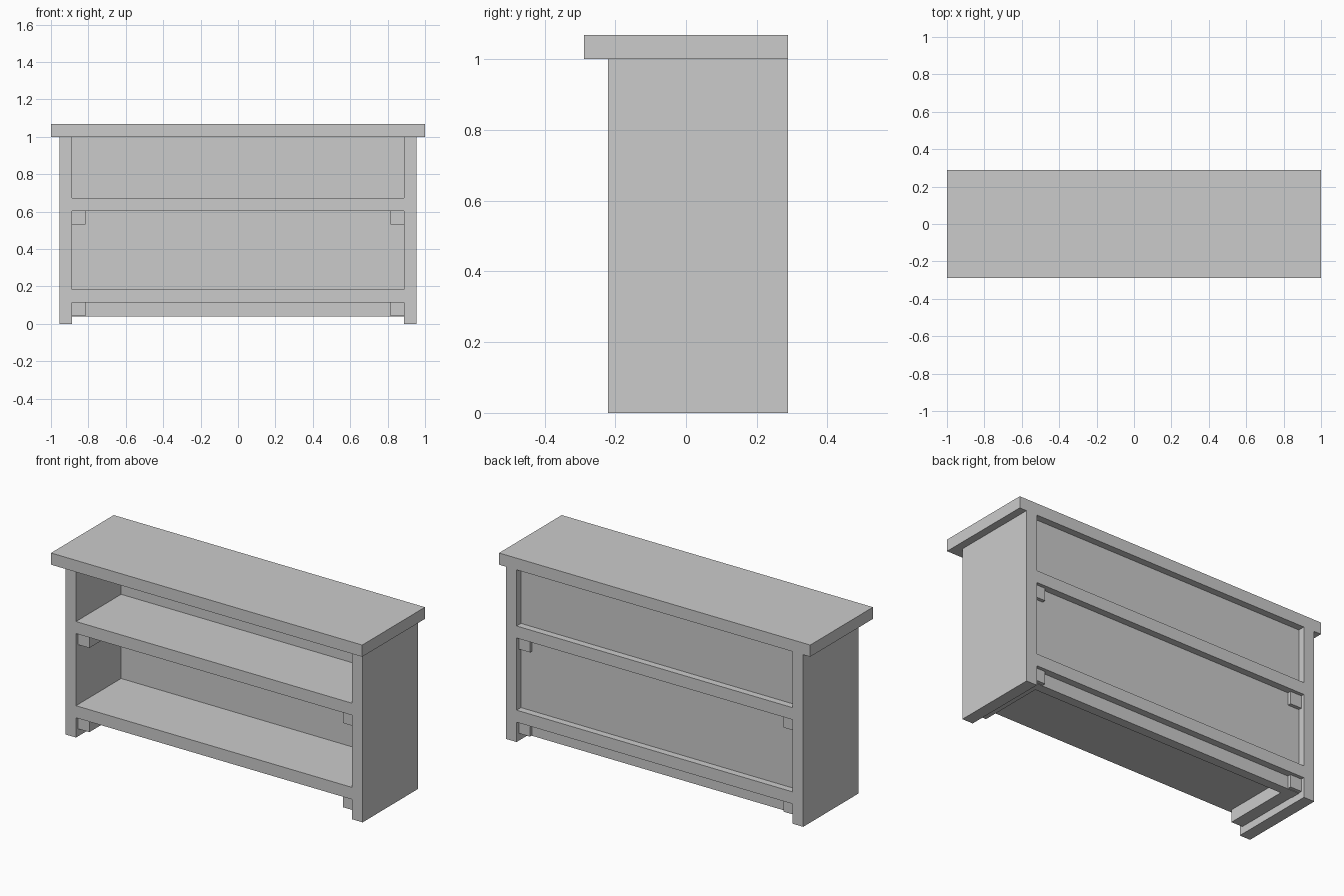
import bpy, bmesh
from mathutils import Matrix, Vector

if "Cube" in bpy.data.objects:
    bpy.data.objects.remove(bpy.data.objects["Cube"])


def box(name, x, y, z):
    """Box spanning the given (min, max) ranges."""
    bm = bmesh.new()
    size = Vector((x[1] - x[0], y[1] - y[0], z[1] - z[0]))
    centre = Vector((sum(x) / 2, sum(y) / 2, sum(z) / 2))
    bmesh.ops.create_cube(bm, size=1, matrix=Matrix.Translation(centre) @ Matrix.Diagonal(size.to_4d()))
    mesh = bpy.data.meshes.new(name)
    bm.to_mesh(mesh)
    bm.free()
    obj = bpy.data.objects.new(name, mesh)
    bpy.context.collection.objects.link(obj)
    return obj


FRONT, BACK = -0.22, 0.288
INNER, OUTER = 0.887, 0.955
SHELF = 0.07
CLEAT = 0.072

# Overhanging top
box("top", (-1, 1), (-0.288, BACK), (1.0, 1.068))

# Recessed back panel, reaching below the bottom shelf
box("back_panel", (-INNER, INNER), (0.194, 0.248), (0.04, 1.0))

# Two shelves
levels = {"lower": 0.115, "upper": 0.604}
for level, z in levels.items():
    box(level + "_shelf", (-INNER, INNER), (FRONT, BACK), (z, z + SHELF))

# Side boards and the cleats that carry the shelves
for side, s in (("left", -1), ("right", 1)):
    box(side + "_side", sorted((s * INNER, s * OUTER)), (FRONT, BACK), (0, 1.0))
    for level, z in levels.items():
        box(f"{side}_{level}_cleat", sorted((s * (INNER - CLEAT), s * INNER)),
            (FRONT + 0.02, BACK - 0.02), (z - CLEAT, z))
